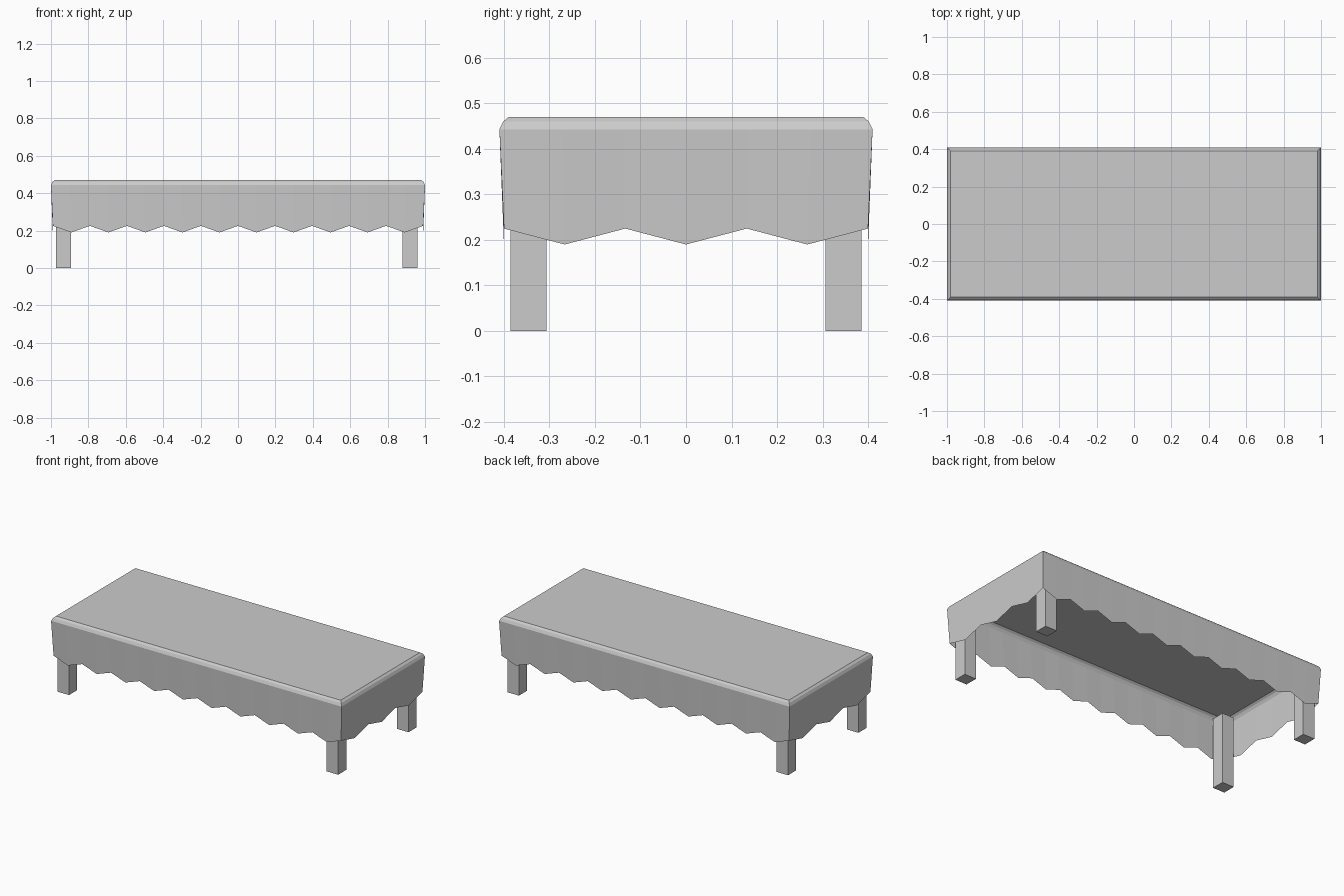
import bpy, bmesh

if "Cube" in bpy.data.objects:
    bpy.data.objects.remove(bpy.data.objects["Cube"])

NX, NY = 20, 6  # hem segments along the long and short sides


def ring(hx, hy):
    """Points around a rectangle, split evenly for the zigzag hem."""
    pts = [(-hx + 2 * hx * i / NX, -hy) for i in range(NX)]
    pts += [(hx, -hy + 2 * hy * i / NY) for i in range(NY)]
    pts += [(hx - 2 * hx * i / NX, hy) for i in range(NX)]
    pts += [(-hx, hy - 2 * hy * i / NY) for i in range(NY)]
    return pts


def finish(bm, name):
    mesh = bpy.data.meshes.new(name)
    bm.to_mesh(mesh)
    bm.free()
    obj = bpy.data.objects.new(name, mesh)
    bpy.context.collection.objects.link(obj)
    return obj


# Draped cloth: flat top, rounded rim, slightly tapering skirt with zigzag hem
bm = bmesh.new()
profile = [(0.98, 0.39, 0.47), (0.992, 0.402, 0.46), (1.0, 0.41, 0.443), (0.99, 0.40, None)]
rings = []
for hx, hy, z in profile:
    rings.append([bm.verts.new((x, y, z if z else (0.19 if i % 2 else 0.225)))
                  for i, (x, y) in enumerate(ring(hx, hy))])
bm.faces.new(rings[0])
n = len(rings[0])
for upper, lower in zip(rings, rings[1:]):
    for i in range(n):
        j = (i + 1) % n
        bm.faces.new((upper[i], lower[i], lower[j], upper[j]))
bmesh.ops.recalc_face_normals(bm, faces=bm.faces)
if rings[0][0].link_faces[0].normal.z < 0:
    bmesh.ops.reverse_faces(bm, faces=bm.faces)
finish(bm, "table_cloth")

# Square legs reaching up under the cloth
LEG_W, LEG_H = 0.08, 0.44
for side, x in (("left", -0.933), ("right", 0.92)):
    for end, y in (("front", -0.346), ("back", 0.346)):
        bm = bmesh.new()
        bmesh.ops.create_cube(bm, size=1)
        bmesh.ops.scale(bm, vec=(LEG_W, LEG_W, LEG_H), verts=bm.verts)
        bmesh.ops.translate(bm, vec=(x, y, LEG_H / 2), verts=bm.verts)
        finish(bm, f"{end}_{side}_leg")
